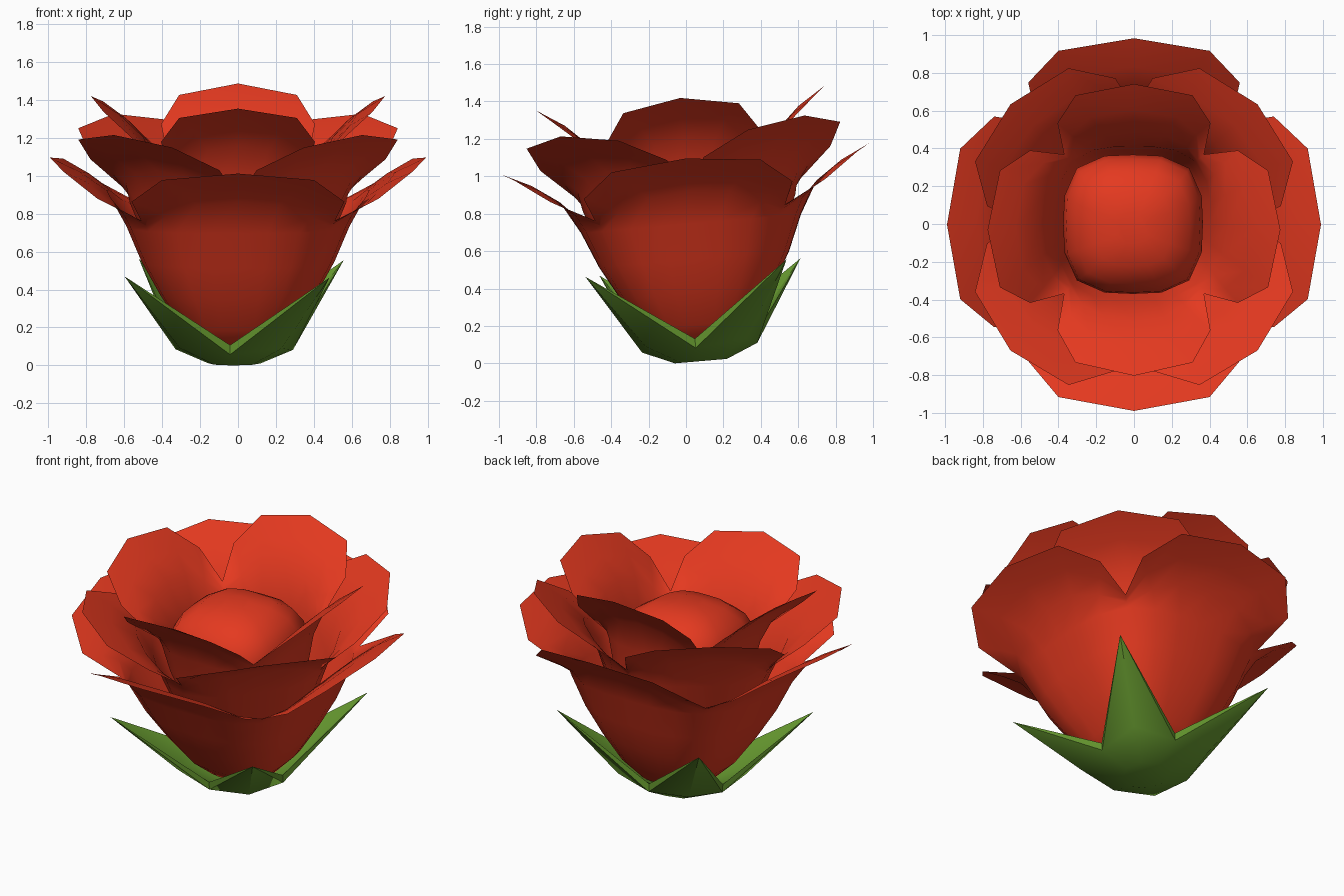
import bpy, bmesh, math
from mathutils import Matrix, Vector

if "Cube" in bpy.data.objects:
    bpy.data.objects.remove(bpy.data.objects["Cube"])


def material(name, color):
    m = bpy.data.materials.new(name)
    m.diffuse_color = (*color, 1)
    m.use_nodes = True
    m.node_tree.nodes["Principled BSDF"].inputs["Base Color"].default_value = m.diffuse_color
    return m


RED = material("petal red", (0.78, 0.041, 0.014))
GREEN = material("leaf green", (0.13, 0.31, 0.028))
TILT = Matrix.Translation((0, 0.09, 0.009)) @ Matrix.Rotation(math.radians(4.9), 4, 'X')


def squircle(r, angle, p=3.2):
    """Point on a rounded square of half-width r."""
    c, s = math.cos(angle), math.sin(angle)
    k = r / (abs(c) ** p + abs(s) ** p) ** (1 / p)
    return k * c, k * s


def finish(bm, name, mat, turn=0.0, shift=(0, 0, 0), angle=180):
    bmesh.ops.recalc_face_normals(bm, faces=bm.faces)
    bm.transform(Matrix.Translation(shift) @ TILT @ Matrix.Rotation(math.radians(turn), 4, 'Z'))
    me = bpy.data.meshes.new(name)
    bm.to_mesh(me)
    bm.free()
    ob = bpy.data.objects.new(name, me)
    bpy.context.collection.objects.link(ob)
    me.materials.append(mat)
    bpy.context.view_layer.objects.active = ob
    ob.select_set(True)
    bpy.ops.object.shade_smooth_by_angle(angle=math.radians(angle))
    ob.select_set(False)
    return ob


def loft(rows):
    """Closed rings joined by quads, with the first ring capped."""
    bm = bmesh.new()
    rings = [[bm.verts.new(p) for p in row] for row in rows]
    n = len(rings[0])
    for a, b in zip(rings, rings[1:]):
        for i in range(n):
            j = (i + 1) % n
            bm.faces.new((a[i], a[j], b[j], b[i]))
    bm.faces.new(rings[0][::-1])
    return bm, rings


def petal_ring(name, cup, half_lobe, turn):
    """Cup of four joined petals; half_lobe runs from petal tip to valley."""
    tip, s1, s2, valley = half_lobe
    flip = lambda p: (p[0], -p[1], p[2])
    lobe = [flip(valley), flip(s2), flip(s1), tip, s1, s2]
    rim = [Matrix.Rotation(k * math.pi / 2, 3, 'Z') @ Vector(p) for k in range(4) for p in lobe]
    angles = [math.radians(90 * k - 45 + 15 * i) for k in range(4) for i in range(6)]
    rows = [[Vector((*squircle(r, a), z)) for a in angles] for r, z in cup]
    throat = rows[-1]
    # petals rise first, then flare outward
    for tr, tz in ((0.25, 0.5), (0.6, 0.78)):
        rows.append([Vector((t.x + (q.x - t.x) * tr, t.y + (q.y - t.y) * tr,
                             t.z + (q.z - t.z) * tz)) for t, q in zip(throat, rim)])
    rows.append(rim)
    bm, _ = loft(rows)
    return finish(bm, name, RED, turn)


# Petals, outside to inside
petal_ring("outer_petals",
           [(0.08, 0.07), (0.2, 0.1), (0.3, 0.2), (0.41, 0.37), (0.51, 0.55), (0.59, 0.74)],
           [(0.99, 0, 1.09), (0.92, 0.40, 1.05), (0.74, 0.56, 0.92), (0.51, 0.51, 0.80)], 0)
petal_ring("middle_petals",
           [(0.1, 0.16), (0.28, 0.32), (0.41, 0.6), (0.5, 0.85)],
           [(0.925, 0, 1.265), (0.84, 0.35, 1.215), (0.62, 0.48, 1.09), (0.43, 0.43, 0.94)], 45)
petal_ring("inner_petals",
           [(0.1, 0.2), (0.28, 0.5), (0.37, 0.8), (0.405, 0.98)],
           [(0.775, 0, 1.415), (0.71, 0.31, 1.36), (0.55, 0.405, 1.22), (0.37, 0.37, 1.06)], 0)

# Closed bud in the middle
bud = [(0.25, 0.6), (0.34, 0.8), (0.37, 0.93), (0.355, 1.02), (0.30, 1.11), (0.2, 1.175), (0.08, 1.2)]
bm, rings = loft([[(*squircle(r, math.tau * i / 16), z) for i in range(16)] for r, z in bud])
bm.faces.new(rings[-1])
finish(bm, "bud", RED, 0, (-0.005, -0.012, 0))

# Four pointed sepals joined in a cup
bm = bmesh.new()


def polar(r, deg, z):
    a = math.radians(deg)
    return bm.verts.new((r * math.cos(a), r * math.sin(a), z))


tips = [polar(0.765, 45 + 90 * k, 0.505) for k in range(4)]
shells = []
for lift, inset in ((0, 0), (0.05, 0.0)):
    base = [polar(0.14, 45 * i, 0.003 + lift) for i in range(8)]
    side = [polar((0.38 if i % 2 else 0.31) - inset, 45 * i, (0.105 if i % 2 else 0.075) + lift) for i in range(8)]
    bm.faces.new(base)
    for i in range(8):
        j = (i + 1) % 8
        bm.faces.new((base[i], base[j], side[j], side[i]))
        bm.faces.new((side[i], side[j], tips[i // 2]))
    shells.append(side)
for k in range(4):
    for v in (2 * k, (2 * k + 2) % 8):
        bm.faces.new((shells[0][v], shells[1][v], tips[k]))
finish(bm, "sepals", GREEN, -4, (-0.02, -0.01, 0), 35)
